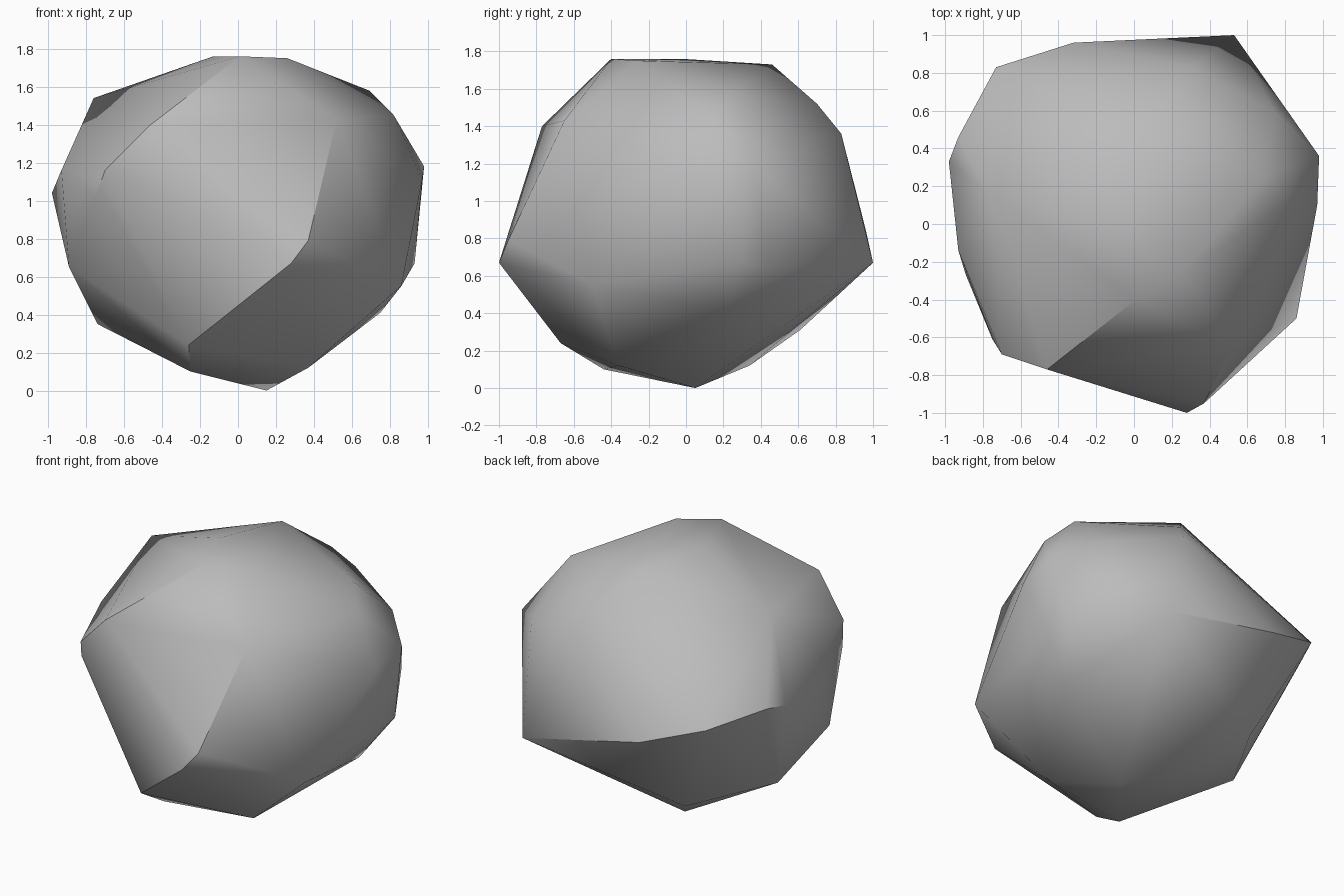
import bpy
import bmesh
import math

# Remove the default object only
default_cube = bpy.data.objects.get("Cube")
if default_cube:
    bpy.data.objects.remove(default_cube, do_unlink=True)


def flat_material(name, colour):
    material = bpy.data.materials.new(name)
    material.use_nodes = True
    material.diffuse_color = colour
    shader = next(n for n in material.node_tree.nodes if n.type == "BSDF_PRINCIPLED")
    shader.inputs["Base Color"].default_value = colour
    return material


def hull_object(name, corner_groups, material, smooth_angle):
    """Wrap the corners of a chiselled stone in one convex skin."""
    bm = bmesh.new()
    for group in corner_groups:
        for corner in group:
            bm.verts.new(corner)
    result = bmesh.ops.convex_hull(bm, input=bm.verts[:])
    unused = set(result["geom_interior"]) | set(result["geom_unused"])
    loose = [item for item in unused if isinstance(item, bmesh.types.BMVert) and item.is_valid]
    bmesh.ops.delete(bm, geom=loose, context="VERTS")
    bmesh.ops.recalc_face_normals(bm, faces=bm.faces[:])

    mesh = bpy.data.meshes.new(name)
    bm.to_mesh(mesh)
    bm.free()
    mesh.materials.append(material)
    stone = bpy.data.objects.new(name, mesh)
    bpy.context.collection.objects.link(stone)

    # Soften shallow creases and keep the strong ridges sharp
    bpy.ops.object.select_all(action="DESELECT")
    stone.select_set(True)
    bpy.context.view_layer.objects.active = stone
    bpy.ops.object.shade_smooth_by_angle(angle=smooth_angle)
    return stone


# Crown: nearly level top and the shoulders that fall away from it
crown = [
    (.01, -.4, 1.76), (.26, -.26, 1.75), (-.13, -.02, 1.76), (.01, .46, 1.73),
    (-.76, .16, 1.54), (.69, .25, 1.58), (.21, .7, 1.52), (.82, .12, 1.45),
    (.3, .83, 1.36), (.74, .6, 1.27),
]

# Front: the large slanted facet and its left and right ridges
front = [
    (-.46, -.77, 1.4), (.52, -.65, 1.43), (.37, -.95, .79), (.28, -1, .67),
    (-.7, -.69, 1.16), (-.75, -.61, 1.02), (.86, -.5, .55),
]

# Girdle: widest corners round the sides and back
girdle = [
    (.98, .36, 1.18), (.97, .1, 1.11), (.93, .29, .67), (.88, .43, .64),
    (.53, 1, .67), (-.32, .96, .85), (-.73, .83, .99), (-.93, .46, 1.05),
    (-.98, .33, 1.04), (-.93, -.14, 1.16), (-.89, -.27, .65),
]

# Underside: tapers to a single resting point
underside = [
    (.75, .23, .41), (-.74, .07, .35), (-.42, .61, .31), (-.26, -.67, .24),
    (-.23, .34, .12), (.37, -.36, .12), (-.25, -.44, .1), (.15, .05, 0),
]

stone_grey = flat_material("stone grey", (.5, .5, .5, 1))
hull_object("rock", [crown, front, girdle, underside], stone_grey, math.radians(40))
